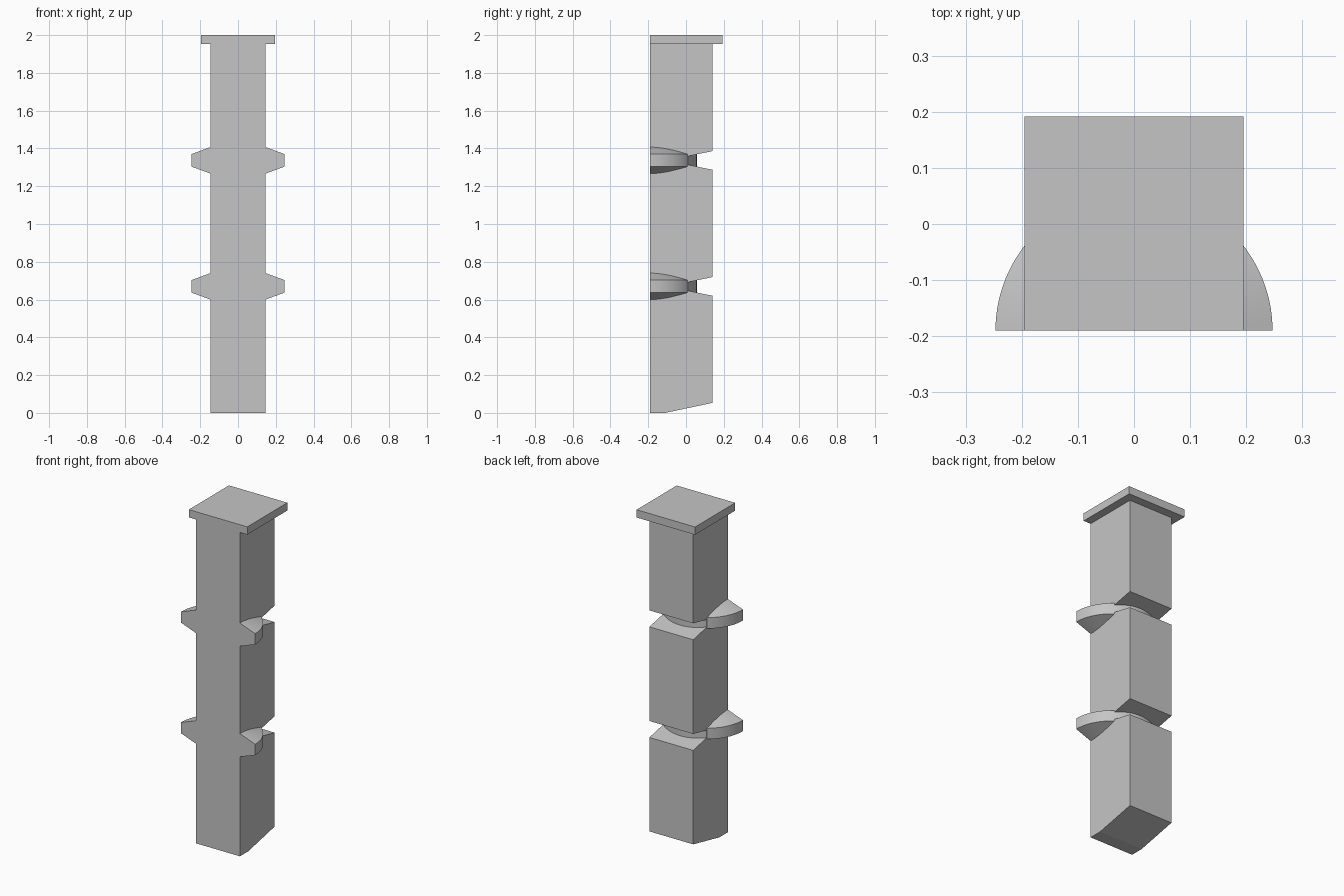
import bpy, bmesh, math

cube = bpy.data.objects.get("Cube")
if cube:
    bpy.data.objects.remove(cube, do_unlink=True)

grey = bpy.data.materials.new("stone grey")
grey.use_nodes = True
colour = (0.56, 0.56, 0.56, 1)
grey.diffuse_color = colour
grey.node_tree.nodes["Principled BSDF"].inputs["Base Color"].default_value = colour

FRONT, BACK, HALF = -0.19, 0.14, 0.146
RING_RADIUS = 0.247
RING_HEIGHTS = (0.67, 1.337)


def finish(name, bm, smooth=False):
    bmesh.ops.recalc_face_normals(bm, faces=bm.faces)
    mesh = bpy.data.meshes.new(name)
    bm.to_mesh(mesh)
    bm.free()
    mesh.materials.append(grey)
    obj = bpy.data.objects.new(name, mesh)
    bpy.context.collection.objects.link(obj)
    if smooth:
        bpy.ops.object.select_all(action="DESELECT")
        obj.select_set(True)
        bpy.context.view_layer.objects.active = obj
        bpy.ops.object.shade_smooth_by_angle(angle=math.radians(20))
    return obj


def extrude_x(name, profile, half):
    """Side profile of (y, z) points, extruded across the width."""
    bm = bmesh.new()
    face = bm.faces.new([bm.verts.new((-half, y, z)) for y, z in profile])
    grown = bmesh.ops.extrude_face_region(bm, geom=[face])["geom"]
    verts = [v for v in grown if isinstance(v, bmesh.types.BMVert)]
    bmesh.ops.translate(bm, verts=verts, vec=(2 * half, 0, 0))
    return finish(name, bm)


def half_ring(name, z, steps=40):
    """Bevelled half disc, centred on the front plane and bulging backwards."""
    profile = [(HALF, -0.07), (RING_RADIUS, -0.033),
               (RING_RADIUS, 0.033), (HALF, 0.07)]
    bm = bmesh.new()
    rows = []
    for i in range(steps + 1):
        a = math.pi * i / steps
        rows.append([bm.verts.new((r * math.cos(a), FRONT + r * math.sin(a), z + h))
                     for r, h in profile])
    for a, b in zip(rows, rows[1:]):
        for j in range(len(profile)):
            k = (j + 1) % len(profile)
            bm.faces.new((a[j], a[k], b[k], b[j]))
    bm.faces.new(rows[0])
    bm.faces.new(rows[-1])
    return finish(name, bm, smooth=True)


# Column: sloped underside, and a V notch in the back at each ring
column = [(FRONT, 0), (-0.11, 0), (BACK, 0.053)]
for z in RING_HEIGHTS:
    column += [(BACK, z - 0.05), (0.01, z - 0.023), (0.01, z + 0.022), (BACK, z + 0.049)]
column += [(BACK, 1.955), (FRONT, 1.955)]
extrude_x("column", column, HALF)

# Rings
for label, z in zip(("lower_ring", "upper_ring"), RING_HEIGHTS):
    half_ring(label, z)

# Cap plate
extrude_x("cap", [(FRONT, 1.953), (0.192, 1.953), (0.192, 2), (FRONT, 2)], 0.195)
